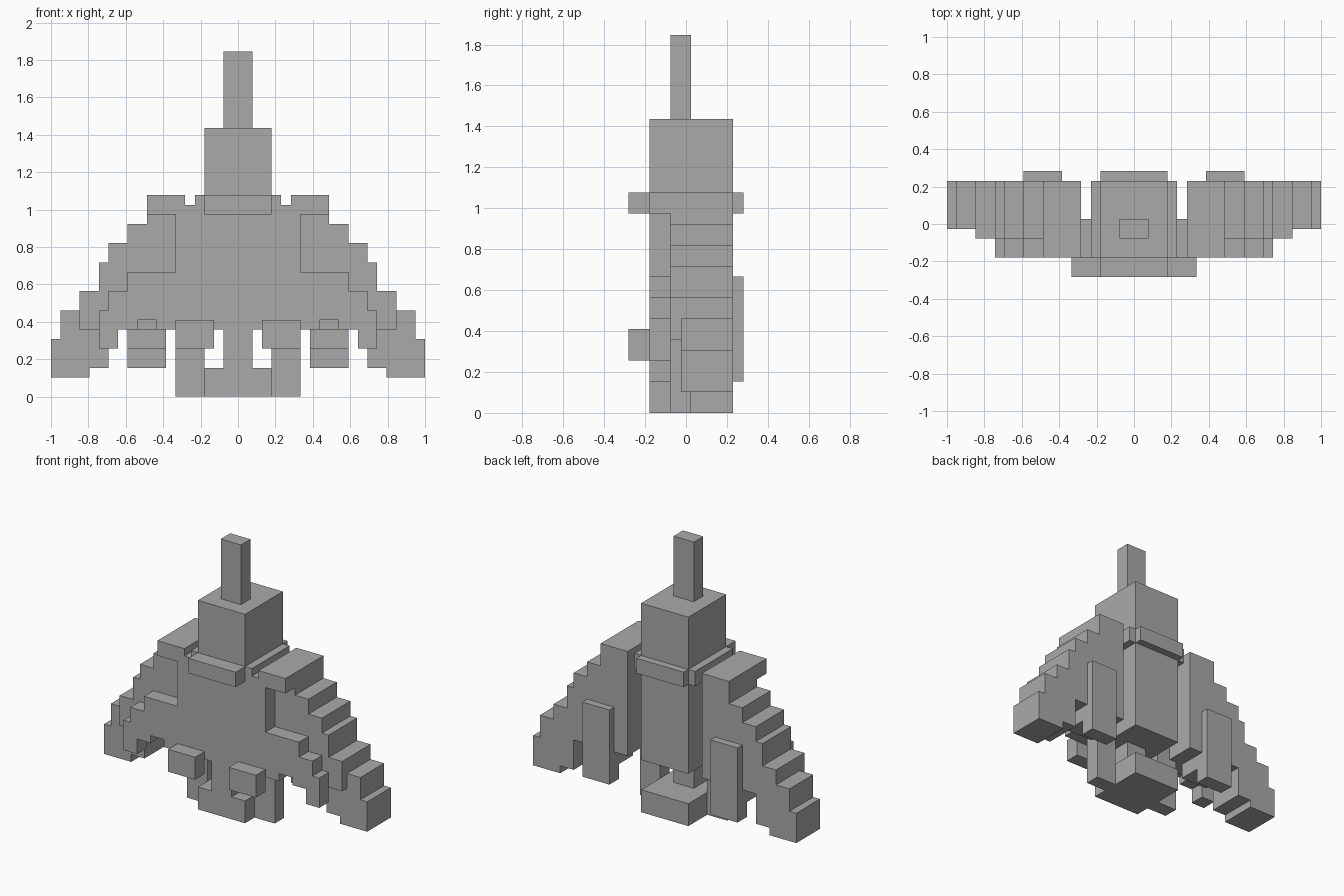
import bpy
import bmesh

UNIT = 2 / 39          # one building block
DEPTH_MID = 5.5        # block depth that lies on y = 0

cube = bpy.data.objects.get("Cube")
if cube:
    bpy.data.objects.remove(cube, do_unlink=True)

gray = bpy.data.materials.new("plain gray")
gray.use_nodes = True
gray.diffuse_color = (0.4, 0.4, 0.4, 1)
gray.node_tree.nodes["Principled BSDF"].inputs["Base Color"].default_value = (0.4, 0.4, 0.4, 1)


def slab(name, outline, front, back):
    """Extrude an (x, z) outline in block units from front to back."""
    bm = bmesh.new()
    verts = [bm.verts.new((x * UNIT, (front - DEPTH_MID) * UNIT, z * UNIT)) for x, z in outline]
    face = bm.faces.new(verts)
    moved = bmesh.ops.extrude_face_region(bm, geom=[face])["geom"]
    bmesh.ops.translate(bm, vec=(0, (back - front) * UNIT, 0),
                        verts=[v for v in moved if isinstance(v, bmesh.types.BMVert)])
    bmesh.ops.recalc_face_normals(bm, faces=bm.faces)
    mesh = bpy.data.meshes.new(name)
    bm.to_mesh(mesh)
    bm.free()
    mesh.materials.append(gray)
    bpy.context.collection.objects.link(bpy.data.objects.new(name, mesh))


def pair(name, outline, front, back):
    slab("left_" + name, outline, front, back)
    slab("right_" + name, [(-x, z) for x, z in outline], front, back)


def rect(x0, x1, z0, z1):
    return [(x0, z0), (x1, z0), (x1, z1), (x0, z1)]


def stairs(start, treads):
    """Descending stair line: each tread is (outer x, height)."""
    line, x = [], start
    for outer, height in treads:
        line += [(x, height), (outer, height)]
        x = outer
    return line


# Central tower
slab("spire", rect(-1.5, 1.5, 28, 36), 4, 6)
slab("head", rect(-3.5, 3.5, 19, 28), 2, 10)
slab("back_column", rect(-3.5, 3.5, 7, 19), 4, 10)
slab("spine", rect(-1.5, 1.5, 3, 7), 2, 6)
slab("base", rect(-3.5, 3.5, 0, 3), 2, 10)

# Collar around the head
slab("front_collar", rect(-3.5, 3.5, 19, 21), 0, 2)
slab("back_collar", rect(-3.5, 3.5, 19, 21), 10, 11)
pair("side_collar", rect(3.5, 4.5, 19, 21), 2, 10)

# Chest and stepped front armour
slab("chest", rect(-5.5, 5.5, 7, 20), 2, 6)
armour = stairs(5.5, [(6.5, 19), (11.5, 13), (13.5, 11), (14.5, 9)])
armour += [(14.5, 5), (12.5, 5), (12.5, 7), (10.5, 7), (10.5, 8), (8.5, 8), (8.5, 7), (5.5, 7)]
pair("front_armour", armour, 2, 4)

# Stepped wings, with the outer tips set further back
treads = [(9.5, 21), (11.5, 18), (13.5, 16), (14.5, 14), (16.5, 11)]
pair("wing_front", stairs(5.5, treads) + [(16.5, 7), (5.5, 7)], 4, 5)
tip = [(19.5, 2), (15.5, 2), (15.5, 3), (13.5, 3), (13.5, 7), (5.5, 7)]
pair("wing", stairs(5.5, treads + [(18.5, 9), (19.5, 6)]) + tip, 5, 10)
pair("wing_cap", rect(5.5, 9.5, 19, 21), 2, 4)
pair("wing_underside", rect(7.5, 11.5, 5, 7), 6, 9)
pair("back_plate", rect(7.5, 11.5, 3, 13), 9, 11)

# Legs and forward blocks
pair("leg", rect(3.5, 6.5, 0, 7), 4, 6)
pair("front_block", rect(2.5, 6.5, 5, 8), 0, 2)
